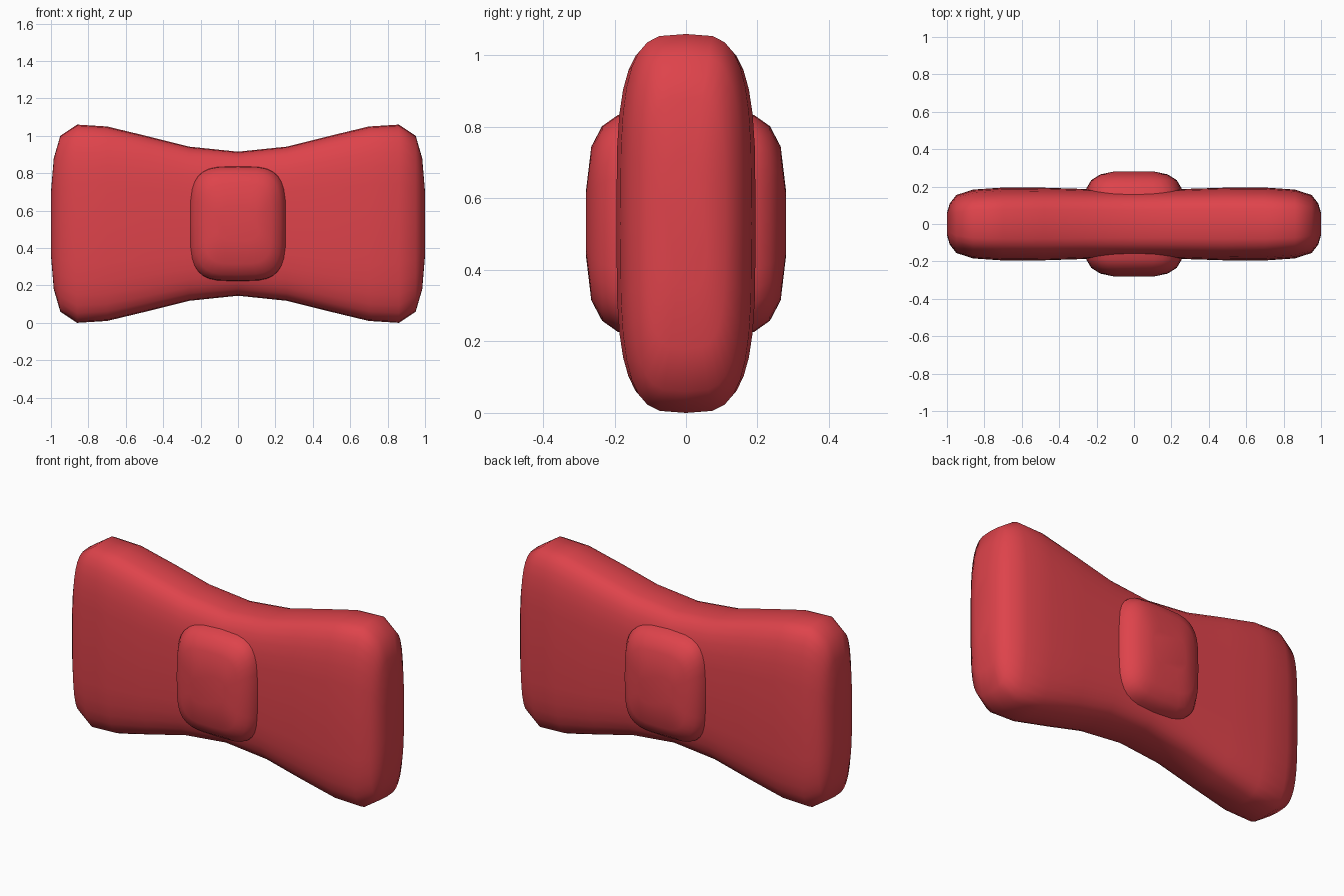
import bpy
import bmesh
import math
from mathutils import Vector

if "Cube" in bpy.data.objects:
    bpy.data.objects.remove(bpy.data.objects["Cube"], do_unlink=True)

CENTRE_Z = 0.53
SEGMENTS = 32

red = bpy.data.materials.new("red fabric")
red.use_nodes = True
red.diffuse_color = (0.73, 0.056, 0.07, 1)
red.node_tree.nodes["Principled BSDF"].inputs["Base Color"].default_value = red.diffuse_color


def power(value, exponent):
    return math.copysign(abs(value) ** exponent, value)


def cushion(name, stations, roundness, place):
    """Loft rounded-square rings through (distance, half width, half height), mirrored."""
    mirrored = [(-s, w, h) for s, w, h in reversed(stations) if s > 0]
    bm = bmesh.new()
    rings = []
    for s, w, h in mirrored + stations:
        ring = []
        for i in range(SEGMENTS):
            a = math.tau * i / SEGMENTS
            u = w * power(math.cos(a), 2 / roundness)
            v = h * power(math.sin(a), 2 / roundness)
            ring.append(bm.verts.new(place(s, u, v)))
        rings.append(ring)
    for a, b in zip(rings, rings[1:]):
        for i in range(SEGMENTS):
            j = (i + 1) % SEGMENTS
            bm.faces.new((a[i], a[j], b[j], b[i]))
    bm.faces.new(rings[0])
    bm.faces.new(rings[-1])
    bmesh.ops.recalc_face_normals(bm, faces=bm.faces)
    for face in bm.faces:
        face.smooth = True
    mesh = bpy.data.meshes.new(name)
    bm.to_mesh(mesh)
    bm.free()
    mesh.materials.append(red)
    obj = bpy.data.objects.new(name, mesh)
    bpy.context.collection.objects.link(obj)
    return obj


# Flared bow, lofted from side to side
bow = [(0, 0.185, 0.385), (0.26, 0.187, 0.412), (0.48, 0.194, 0.467),
       (0.70, 0.195, 0.52), (0.86, 0.184, 0.53), (0.95, 0.155, 0.47),
       (0.985, 0.11, 0.35), (1.0, 0.06, 0.17)]
cushion("bow", bow, 3.6, lambda s, u, v: Vector((s, u, CENTRE_Z + v)))

# Centre knot, lofted from front to back
knot = [(0, 0.262, 0.313), (0.1, 0.262, 0.312), (0.19, 0.255, 0.304),
        (0.235, 0.228, 0.272), (0.265, 0.18, 0.215), (0.28, 0.11, 0.09)]
cushion("knot", knot, 3.8, lambda s, u, v: Vector((u, s, CENTRE_Z + v)))
